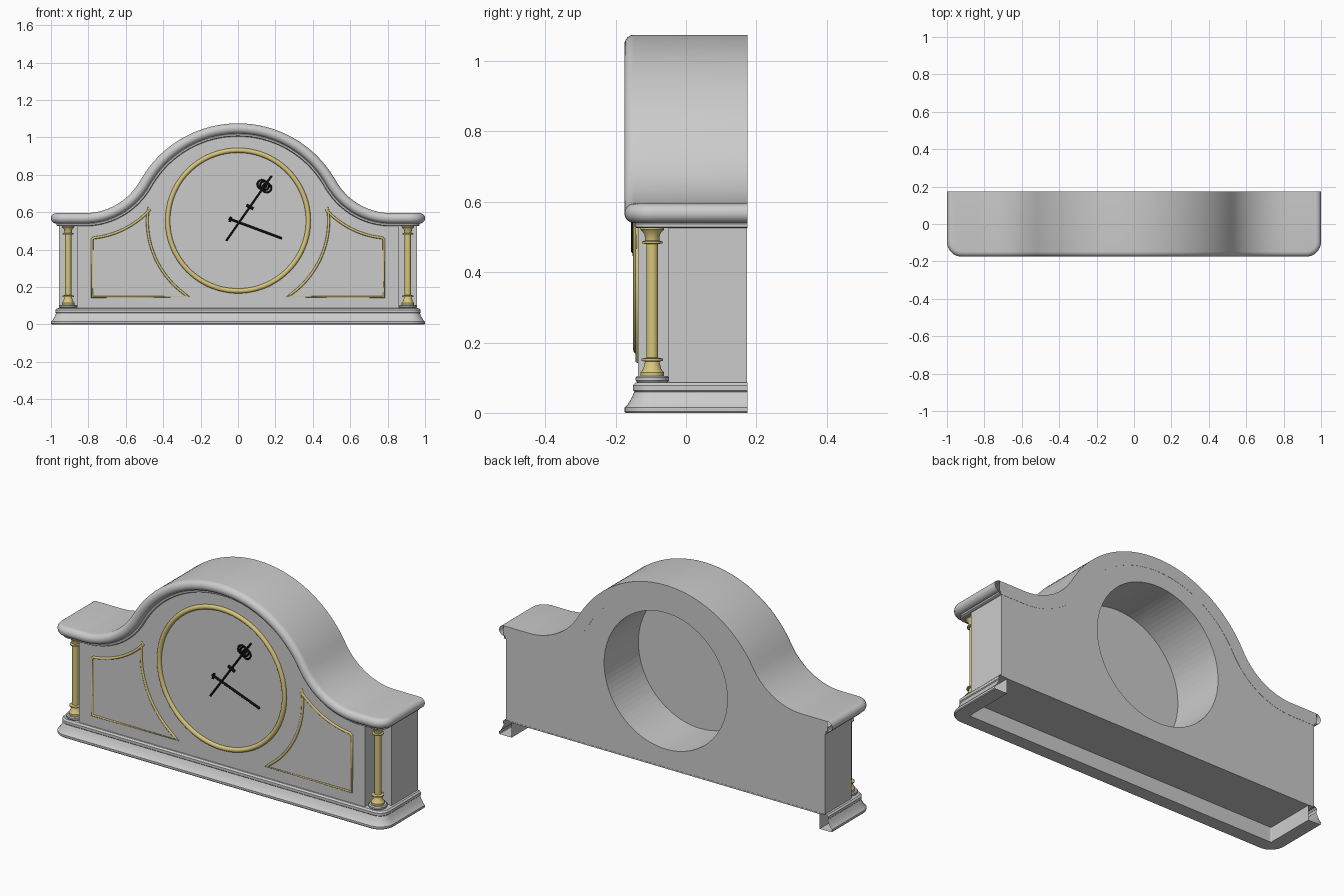
import bpy, bmesh, math
from mathutils import Vector

cube = bpy.data.objects.get("Cube")
if cube:
    bpy.data.objects.remove(cube)


def material(name, rgb):
    m = bpy.data.materials.new(name)
    m.use_nodes = True
    m.diffuse_color = (*rgb, 1)
    m.node_tree.nodes["Principled BSDF"].inputs["Base Color"].default_value = (*rgb, 1)
    return m


GREY = material("pale grey", (0.6, 0.6, 0.6))
GOLD = material("soft gold", (0.68, 0.56, 0.2))
BLACK = material("black", (0.005, 0.005, 0.005))

BACK, CORNER = 0.175, 0.08
DIAL_Z, FACE_Y = 0.555, -0.137
# Arch made of a crown arc flowing into two hollow arcs and flat shoulders
CROWN_R, TOP, SHOULDER, FLAT_X = 0.6, 1.075, 0.595, 0.82
CROWN_Z = TOP - CROWN_R
rise = SHOULDER - CROWN_Z
HOLLOW_R = (FLAT_X**2 + rise**2 - CROWN_R**2) / (2 * (CROWN_R - rise))
JOIN_X = CROWN_R * FLAT_X / (CROWN_R + HOLLOW_R)


def arch(x, t):
    """Point on the arch at x, moved t along its normal."""
    a = abs(x)
    if a < JOIN_X:
        z = CROWN_Z + math.sqrt(CROWN_R**2 - a * a)
        n = Vector((x, z - CROWN_Z))
    elif a < FLAT_X:
        z = SHOULDER + HOLLOW_R - math.sqrt(HOLLOW_R**2 - (FLAT_X - a)**2)
        n = Vector((math.copysign(FLAT_X - a, x), SHOULDER + HOLLOW_R - z))
    else:
        z, n = SHOULDER, Vector((0, 1))
    n.normalize()
    return x + t * n.x, z + t * n.y


def finish(bm, name, mat, angle=35):
    bmesh.ops.remove_doubles(bm, verts=bm.verts, dist=1e-5)
    bmesh.ops.recalc_face_normals(bm, faces=bm.faces)
    me = bpy.data.meshes.new(name)
    bm.to_mesh(me)
    bm.free()
    me.materials.append(mat)
    ob = bpy.data.objects.new(name, me)
    bpy.context.collection.objects.link(ob)
    bpy.ops.object.select_all(action='DESELECT')
    ob.select_set(True)
    bpy.context.view_layer.objects.active = ob
    bpy.ops.object.shade_smooth_by_angle(angle=math.radians(angle))
    return ob


def plan(inset):
    """Half of the round-cornered plan, mirrored, open at the back."""
    c, r = 1 - CORNER, CORNER - inset
    half = [(1 - inset, BACK)]
    for i in range(9):
        a = math.pi / 2 * i / 8
        half.append((c + r * math.cos(a), CORNER - BACK - r * math.sin(a)))
    front = [(c - 2 * c * i / 90, inset - BACK) for i in range(1, 90)]
    return half + front + [(-x, y) for x, y in reversed(half)]


def shell(name, rings, place):
    """Loft rings of (inset, height) round the plan and close them to the back."""
    bm = bmesh.new()

    def row(pts, h):
        out = []
        for x, y in pts:
            px, pz = place(x, h)
            out.append(bm.verts.new((px, y, pz)))
        return out

    rows = [row(plan(d), h) for d, h in rings]
    first, last = rings[0], rings[-1]
    rows.insert(0, row([(x, BACK) for x, y in plan(first[0])], first[1]))
    rows.append(row([(x, BACK) for x, y in plan(last[0])], last[1]))
    for a, b in list(zip(rows, rows[1:])) + [(rows[-1], rows[0])]:
        for i in range(len(a) - 1):
            bm.faces.new((a[i], a[i + 1], b[i + 1], b[i]))
    bmesh.ops.dissolve_degenerate(bm, dist=1e-6, edges=bm.edges)
    return finish(bm, name, GREY)


# Roof with a half-round edge, and a slim bead beneath it
R = 0.0275
roll = [(R - R * math.cos(a), -R + R * math.sin(a))
        for a in (math.pi * (i / 12 - 0.5) for i in range(13))]
shell("roof", roll, arch)
shell("roof_bead", [(0.035, -0.07), (0.029, -0.066), (0.029, -0.058), (0.035, -0.05)], arch)

# Stepped base moulding, hollow below
shell("base", [(0.075, 0.08), (0.075, 0), (0.003, 0), (0, 0.004), (0, 0.015),
               (0.008, 0.022), (0.02, 0.042), (0.028, 0.06), (0.024, 0.064),
               (0.024, 0.078), (0.032, 0.086), (0.04, 0.087)], lambda x, z: (x, z))


# Body blocks with a round well behind the dial
def block(name, half_width, y0, y1):
    bm = bmesh.new()
    n = 90
    outline = [(half_width, 0.083)]
    outline += [arch(half_width - 2 * half_width * i / n, -0.045) for i in range(n + 1)]
    outline.append((-half_width, 0.083))
    face = bm.faces.new([bm.verts.new((x, y0, z)) for x, z in outline])
    ext = bmesh.ops.extrude_face_region(bm, geom=[face])
    moved = [v for v in ext["geom"] if isinstance(v, bmesh.types.BMVert)]
    bmesh.ops.translate(bm, verts=moved, vec=(0, y1 - y0, 0))
    ob = finish(bm, name, GREY)
    cut = bpy.ops.mesh.primitive_cylinder_add
    cut(vertices=96, radius=0.37, depth=0.5, location=(0, 0.13, DIAL_Z),
        rotation=(math.pi / 2, 0, 0))
    cutter = bpy.context.object
    cutter.hide_render = True
    mod = ob.modifiers.new("dial_well", 'BOOLEAN')
    mod.operation, mod.object, mod.solver = 'DIFFERENCE', cutter, 'EXACT'
    bpy.context.view_layer.objects.active = ob
    bpy.ops.object.modifier_apply(modifier=mod.name)
    bpy.data.objects.remove(cutter)
    bpy.ops.object.select_all(action='DESELECT')
    ob.select_set(True)
    bpy.ops.object.shade_smooth_by_angle(angle=math.radians(35))


block("front_body", 0.858, FACE_Y, -0.05)
block("rear_body", 0.958, -0.05, 0.174)


# Turned parts
def lathe(name, profile, x, y, mat):
    bm = bmesh.new()
    vs = [bm.verts.new((r, 0, z)) for r, z in profile]
    es = [bm.edges.new(p) for p in zip(vs, vs[1:])]
    bmesh.ops.spin(bm, geom=vs + es, cent=(0, 0, 0), axis=(0, 0, 1),
                   angle=math.tau, steps=24, use_merge=True)
    bmesh.ops.translate(bm, verts=bm.verts, vec=(x, y, 0))
    finish(bm, name, mat)


foot = [(0, 0.087), (0.043, 0.087), (0.047, 0.092), (0.047, 0.1), (0.043, 0.105), (0, 0.105)]
column = [(0, 0.105), (0.034, 0.105), (0.034, 0.115), (0.026, 0.124), (0.02, 0.146),
          (0.031, 0.148), (0.031, 0.154), (0.017, 0.157), (0.017, 0.48), (0.029, 0.482),
          (0.029, 0.487), (0.02, 0.49), (0.022, 0.508), (0.034, 0.522), (0.034, 0.542), (0, 0.542)]
for side, s in (("left", 1), ("right", -1)):
    lathe(side + "_column_foot", foot, s * 0.908, -0.096, GREY)
    lathe(side + "_column", column, s * 0.908, -0.096, GOLD)


# Thin tubes for trim and hands
def tube(name, pts, radius, y, mat, closed=False):
    cu = bpy.data.curves.new(name, 'CURVE')
    cu.dimensions = '3D'
    cu.bevel_depth, cu.bevel_resolution, cu.use_fill_caps = radius, 2, True
    sp = cu.splines.new('POLY')
    sp.points.add(len(pts) - 1)
    for p, (x, z) in zip(sp.points, pts):
        p.co = (x, y, z, 1)
    sp.use_cyclic_u = closed
    cu.materials.append(mat)
    bpy.context.collection.objects.link(bpy.data.objects.new(name, cu))


def arc(cx, cz, r, a0, a1, n=20):
    angles = [math.radians(a0 + (a1 - a0) * i / n) for i in range(n + 1)]
    return [(cx + r * math.cos(a), cz + r * math.sin(a)) for a in angles]


# Panel frames: straight corner, arc round the dial, hollow arc under the roof
panel = [(0.78, 0.455), (0.78, 0.147)] + arc(0, DIAL_Z, 0.485, -57, 8)
panel += arc(FLAT_X, SHOULDER + HOLLOW_R, 0.475, 223, 264)
for side, s in (("left", 1), ("right", -1)):
    tube(side + "_panel_trim", [(s * x, z) for x, z in panel], 0.007, FACE_Y, GOLD, True)

# Dial ring
bpy.ops.mesh.primitive_torus_add(major_radius=0.376, minor_radius=0.013, major_segments=96,
                                 minor_segments=12, location=(0, FACE_Y, DIAL_Z),
                                 rotation=(math.pi / 2, 0, 0))
ring = bpy.context.object
ring.name = "dial_ring"
ring.data.materials.append(GOLD)
bpy.ops.object.shade_smooth_by_angle(angle=math.radians(60))

# Hands with scrollwork
HAND_Y = FACE_Y - 0.01
tube("long_hand", [(-0.063, 0.447), (0.18, 0.795)], 0.005, HAND_Y, BLACK)
tube("long_hand_bar", [(0.045, 0.638), (0.082, 0.618)], 0.008, HAND_Y, BLACK)
for i, (x, z) in enumerate(((0.128, 0.748), (0.154, 0.73), (0.142, 0.742))):
    tube(f"long_hand_scroll_{i + 1}", arc(x, z, 0.024, 0, 345, 15), 0.005, HAND_Y, BLACK, True)
tube("short_hand", [(-0.05, 0.566), (0.235, 0.46)], 0.006, HAND_Y - 0.004, BLACK)
tube("short_hand_bar", [(-0.045, 0.548), (-0.037, 0.575)], 0.006, HAND_Y - 0.004, BLACK)
